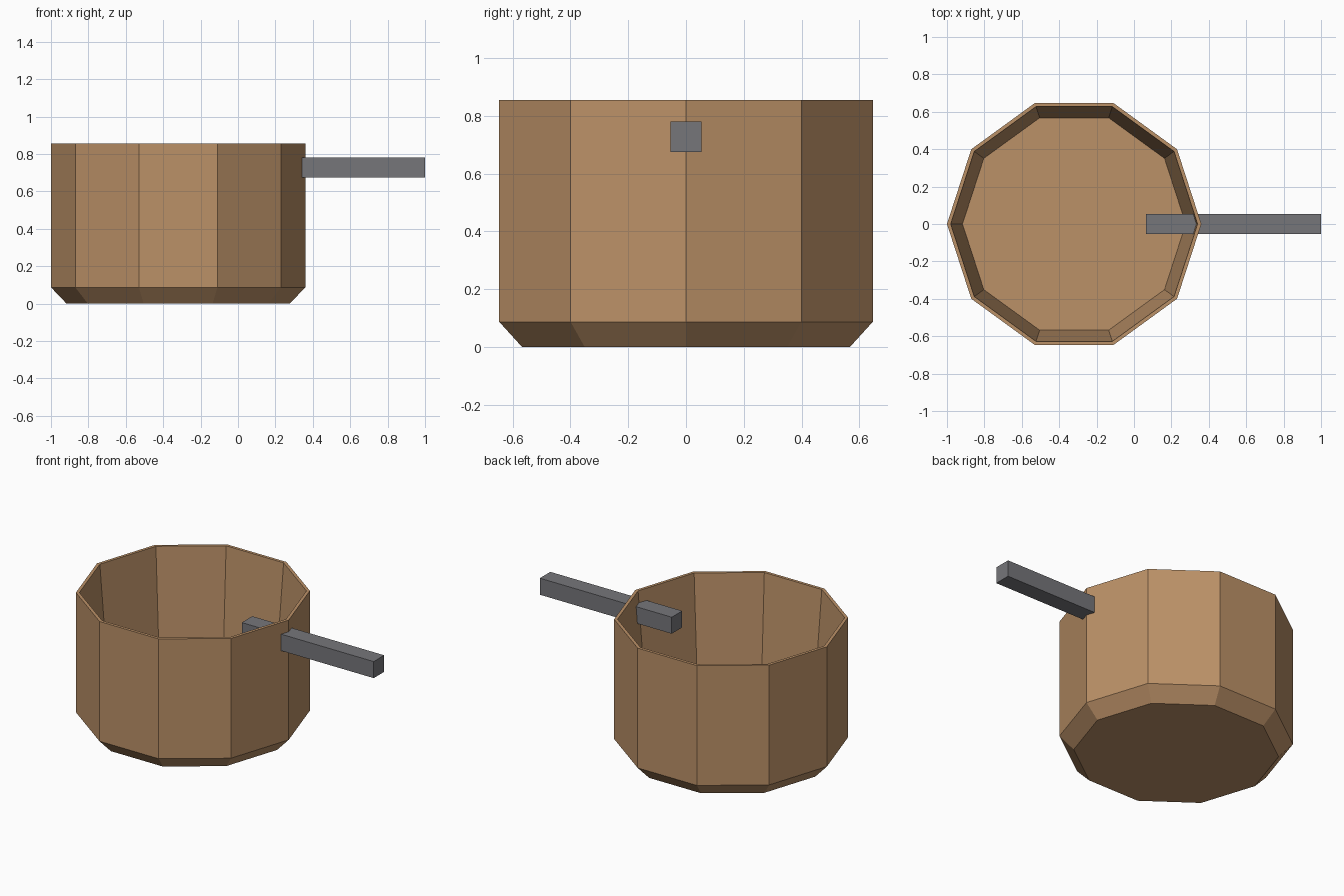
import bpy
import bmesh
from math import cos, sin, tau

if "Cube" in bpy.data.objects:
    bpy.data.objects.remove(bpy.data.objects["Cube"], do_unlink=True)

SIDES = 10
POT_X = -0.32


def material(name, rgb):
    mat = bpy.data.materials.new(name)
    mat.use_nodes = True
    colour = (*rgb, 1)
    mat.diffuse_color = colour
    mat.node_tree.nodes["Principled BSDF"].inputs["Base Color"].default_value = colour
    return mat


def finish(bm, name, mat):
    bmesh.ops.recalc_face_normals(bm, faces=bm.faces)
    mesh = bpy.data.meshes.new(name)
    bm.to_mesh(mesh)
    bm.free()
    mesh.materials.append(mat)
    obj = bpy.data.objects.new(name, mesh)
    bpy.context.collection.objects.link(obj)
    return obj


brown = material("warm brown", (0.5, 0.283, 0.137))
grey = material("handle grey", (0.18, 0.18, 0.195))

# Pot: ten-sided shell, from the outer base up over the rim to the inner floor
profile = [(0.597, 0), (0.68, 0.087), (0.68, 0.855), (0.66, 0.855), (0.597, 0.08)]
bm = bmesh.new()
rings = [[bm.verts.new((r * cos(tau * i / SIDES), r * sin(tau * i / SIDES), z))
          for i in range(SIDES)] for r, z in profile]
for low, high in zip(rings, rings[1:]):
    for i in range(SIDES):
        j = (i + 1) % SIDES
        bm.faces.new((low[i], low[j], high[j], high[i]))
bm.faces.new(rings[0])
bm.faces.new(rings[-1])
pot = finish(bm, "pot", brown)
pot.location.x = POT_X

# Handle: square bar running through the wall
bm = bmesh.new()
bmesh.ops.create_cube(bm, size=1)
bmesh.ops.scale(bm, vec=(0.936, 0.106, 0.106), verts=bm.verts)
handle = finish(bm, "handle", grey)
handle.location = (0.532, 0, 0.727)
